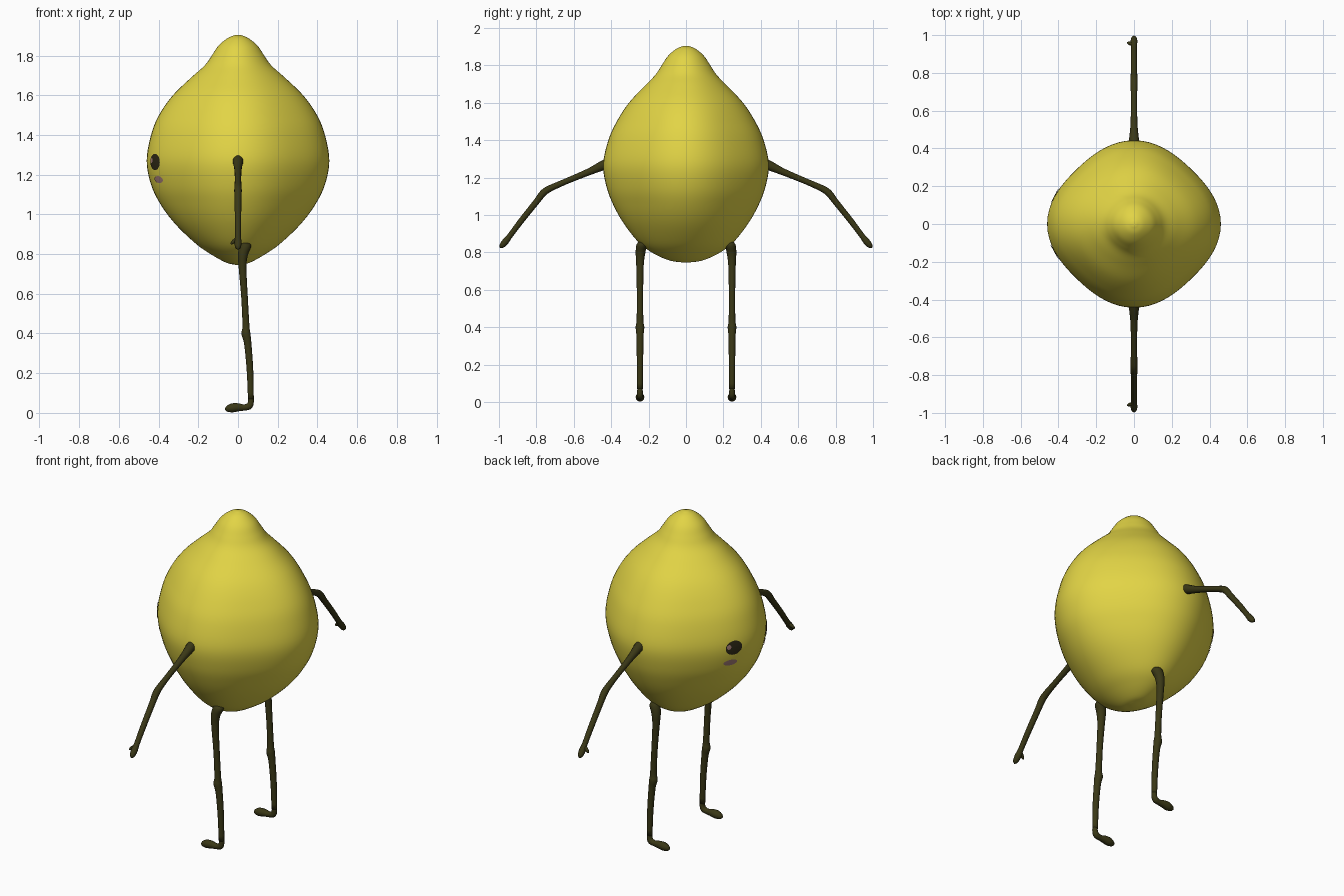
import bpy, bmesh, math
from mathutils import Vector

if "Cube" in bpy.data.objects:
    bpy.data.objects.remove(bpy.data.objects["Cube"])


def material(name, rgb):
    m = bpy.data.materials.new(name)
    m.diffuse_color = (*rgb, 1)
    m.use_nodes = True
    m.node_tree.nodes["Principled BSDF"].inputs["Base Color"].default_value = m.diffuse_color
    return m


YELLOW = material("lemon yellow", (0.76, 0.66, 0.06))
OLIVE = material("dark olive", (0.042, 0.039, 0.008))
DARK = material("eye brown", (0.028, 0.022, 0.008))
BLUSH = material("dusty pink", (0.38, 0.21, 0.19))


def finish(name, bm, mat):
    bmesh.ops.recalc_face_normals(bm, faces=bm.faces)
    me = bpy.data.meshes.new(name)
    bm.to_mesh(me)
    bm.free()
    me.materials.append(mat)
    for p in me.polygons:
        p.use_smooth = True
    ob = bpy.data.objects.new(name, me)
    bpy.context.collection.objects.link(ob)
    return ob


def smooth_path(pts, steps):
    """Catmull-Rom samples through tuples of any length."""
    pts = [Vector(p) for p in pts]
    ext = [pts[0] * 2 - pts[1]] + pts + [pts[-1] * 2 - pts[-2]]
    out = []
    for i in range(len(pts) - 1):
        a, b, c, d = ext[i:i + 4]
        for s in range(steps):
            t = s / steps
            out.append(0.5 * (b * 2 + (c - a) * t + (a * 2 - b * 5 + c * 4 - d) * t * t
                              + (b * 3 - a - c * 3 + d) * t ** 3))
    return out + [pts[-1]]


def skin_rings(bm, rings):
    """Bridge closed rings and cap both ends."""
    vr = [[bm.verts.new(p) for p in r] for r in rings]
    n = len(vr[0])
    for a, b in zip(vr, vr[1:]):
        for j in range(n):
            k = (j + 1) % n
            bm.faces.new((a[j], a[k], b[k], b[j]))
    bm.faces.new(vr[0])
    bm.faces.new(vr[-1])


# Body: height, half width in x, half width in y
PROFILE = smooth_path([
    (0.746, 0.015, 0.02), (0.757, 0.06, 0.09), (0.795, 0.13, 0.175), (0.85, 0.21, 0.25),
    (0.95, 0.315, 0.33), (1.05, 0.39, 0.387), (1.15, 0.438, 0.425), (1.27, 0.46, 0.443),
    (1.40, 0.438, 0.415), (1.50, 0.398, 0.37), (1.60, 0.328, 0.305), (1.69, 0.235, 0.22),
    (1.75, 0.168, 0.163), (1.80, 0.132, 0.13), (1.85, 0.098, 0.096), (1.888, 0.052, 0.052),
    (1.904, 0.012, 0.012)], 5)


def body_point(z, rx, ry, ang, off=0.0):
    k = 0.035 * min(1, rx / 0.4)
    f = 1 + k * (math.cos(4 * ang) - 1)
    return Vector(((rx * f + off) * math.cos(ang), (ry * f + off) * math.sin(ang), z))


def on_body(z, ang, off):
    for a, b in zip(PROFILE, PROFILE[1:]):
        if a[0] <= z <= b[0]:
            p = a.lerp(b, (z - a[0]) / (b[0] - a[0]))
            return body_point(z, p[1], p[2], ang, off)


bm = bmesh.new()
SIDES = 72
skin_rings(bm, [[body_point(*p, math.tau * j / SIDES) for j in range(SIDES)] for p in PROFILE])
finish("lemon_body", bm, YELLOW)


# Face: thin oval patches that follow the body
def patch(name, z, ang, half_w, half_h, off, mat):
    bm = bmesh.new()
    n, rings = 28, 4
    prev = None
    centre = bm.verts.new(on_body(z, ang, off))
    for r in range(1, rings + 1):
        s = r / rings
        cur = [bm.verts.new(on_body(z + half_h * s * math.sin(math.tau * j / n),
                                    ang + half_w * s * math.cos(math.tau * j / n) / 0.45, off))
               for j in range(n)]
        for j in range(n):
            k = (j + 1) % n
            if prev:
                bm.faces.new((prev[j], cur[j], cur[k], prev[k]))
            else:
                bm.faces.new((centre, cur[j], cur[k]))
        prev = cur
    finish(name, bm, mat)


for side, label in ((1, "left"), (-1, "right")):
    a = math.pi - side * math.radians(20.5)
    patch(label + "_eye", 1.264, a, 0.05, 0.041, 0.003, DARK)
    patch(label + "_eye_glint", 1.272, a - 0.07, 0.013, 0.014, 0.005, BLUSH)
    patch(label + "_cheek", 1.175, a - side * 0.03, 0.042, 0.018, 0.003, BLUSH)


# Limbs: tubes along flat paths, points are (x, y, z, radius)
def tube(bm, pts, normal, steps=5, n=14):
    path = smooth_path(pts, steps)
    normal = Vector(normal)
    rings = []
    for i, p in enumerate(path):
        t = (path[min(i + 1, len(path) - 1)].xyz - path[max(i - 1, 0)].xyz).normalized()
        side = normal.cross(t).normalized()
        rad = max(p[3], 0.002)
        rings.append([p.xyz + rad * (math.cos(math.tau * j / n) * normal
                                     + math.sin(math.tau * j / n) * side) for j in range(n)])
    skin_rings(bm, rings)


for s, label in ((1, "left"), (-1, "right")):
    # arm with a small thumb
    bm = bmesh.new()
    tube(bm, [(0, s * y, z, r) for y, z, r in (
        (0.40, 1.285, 0.028), (0.45, 1.262, 0.026), (0.52, 1.23, 0.019), (0.64, 1.18, 0.016),
        (0.73, 1.14, 0.018), (0.765, 1.115, 0.019), (0.80, 1.07, 0.017), (0.88, 0.97, 0.016),
        (0.94, 0.89, 0.015), (0.965, 0.858, 0.018), (0.985, 0.835, 0.014),
        (0.994, 0.825, 0.003))], (1, 0, 0))
    tube(bm, [(0, s * 0.948, 0.88, 0.010), (-0.02, s * 0.955, 0.865, 0.010),
              (-0.031, s * 0.958, 0.855, 0.007), (-0.036, s * 0.96, 0.85, 0.002)], (0, 1, 0))
    finish(label + "_arm", bm, OLIVE)
    # leg with hip, knee and foot in one sweep
    bm = bmesh.new()
    tube(bm, [(x, s * y, z, r) for x, y, z, r in (
        (0.045, 0.225, 0.862, 0.012), (0.04, 0.235, 0.845, 0.028), (0.025, 0.243, 0.80, 0.026),
        (0.023, 0.246, 0.73, 0.020), (0.033, 0.246, 0.58, 0.017), (0.040, 0.246, 0.44, 0.018),
        (0.040, 0.246, 0.40, 0.023), (0.049, 0.246, 0.35, 0.019), (0.060, 0.246, 0.22, 0.017),
        (0.065, 0.246, 0.07, 0.015))], (0, 1, 0))
    tube(bm, [(x, s * 0.246, z, r) for x, z, r in (
        (0.065, 0.09, 0.014), (0.065, 0.055, 0.015), (0.056, 0.034, 0.017), (0.03, 0.027, 0.016),
        (0.0, 0.028, 0.021), (-0.03, 0.025, 0.023), (-0.055, 0.02, 0.015),
        (-0.066, 0.018, 0.003))], (0, 1, 0))
    finish(label + "_leg", bm, OLIVE)
